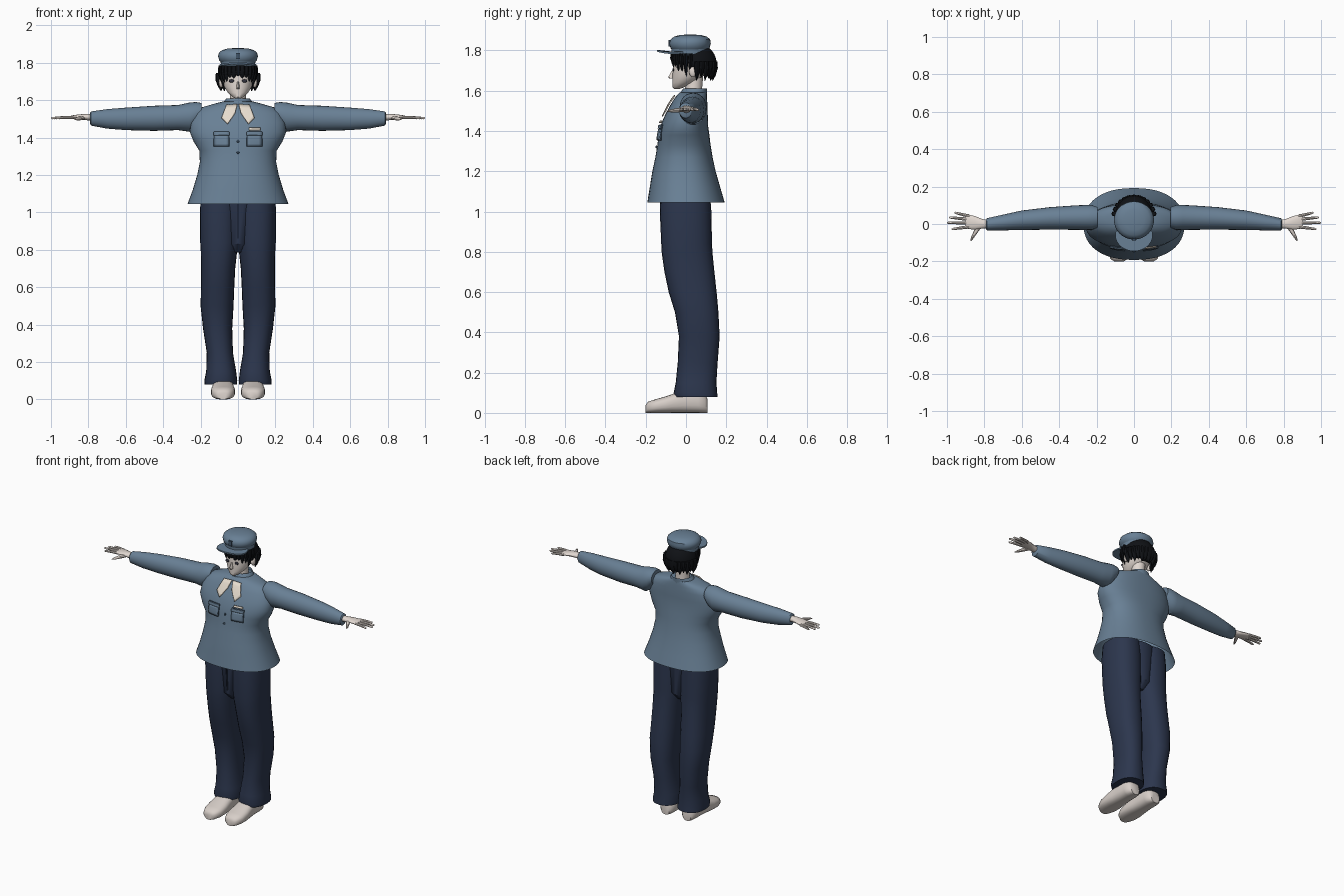
import bpy, bmesh, math

cube = bpy.data.objects.get("Cube")
if cube:
    bpy.data.objects.remove(cube, do_unlink=True)


def material(name, *rgb):
    m = bpy.data.materials.new(name)
    m.use_nodes = True
    m.diffuse_color = (*rgb, 1)
    m.node_tree.nodes["Principled BSDF"].inputs["Base Color"].default_value = (*rgb, 1)
    return m


BLUE = material("uniform blue", 0.14, 0.215, 0.30)
TRIM = material("seam blue", 0.05, 0.085, 0.13)
NAVY = material("trouser navy", 0.025, 0.037, 0.075)
SKIN = material("pale skin", 0.76, 0.69, 0.64)
CREAM = material("cream cloth", 0.80, 0.72, 0.62)
SHOE = material("shoe white", 0.68, 0.62, 0.58)
HAIR = material("black hair", 0.005, 0.006, 0.008)
DARK = material("eye dark", 0.03, 0.03, 0.045)
LIP = material("lip pink", 0.5, 0.27, 0.25)

parts = []


def finish(name, bm, mat):
    bmesh.ops.recalc_face_normals(bm, faces=bm.faces)
    mesh = bpy.data.meshes.new(name)
    bm.to_mesh(mesh)
    bm.free()
    mesh.materials.append(mat)
    obj = bpy.data.objects.new(name, mesh)
    bpy.context.collection.objects.link(obj)
    parts.append(obj)
    return obj


def loft(name, rings, mat, axis="Z", n=24, power=2.0, side=1, caps=(True, True)):
    """Rings are (position on axis, centre a, centre b, radius a, radius b)."""
    bm = bmesh.new()
    rows = []
    for t, ca, cb, ra, rb in rings:
        row = []
        for i in range(n):
            w = math.tau * i / n
            c, s = math.cos(w), math.sin(w)
            a = ca + ra * math.copysign(abs(c) ** (2 / power), c)
            b = cb + rb * math.copysign(abs(s) ** (2 / power), s)
            x, y, z = {"X": (t, a, b), "Y": (a, t, b), "Z": (a, b, t)}[axis]
            row.append(bm.verts.new((x * side, y, z)))
        rows.append(row)
    for lo, hi in zip(rows, rows[1:]):
        for i in range(n):
            j = (i + 1) % n
            bm.faces.new((lo[i], lo[j], hi[j], hi[i]))
    for cap, row in zip(caps, (rows[0], rows[-1])):
        if cap:
            bm.faces.new(row)
    return finish(name, bm, mat)


def ball(name, centre, radii, mat):
    bm = bmesh.new()
    bmesh.ops.create_uvsphere(bm, u_segments=24, v_segments=16, radius=1)
    for v in bm.verts:
        v.co = [c + r * p for c, r, p in zip(centre, radii, v.co)]
    return finish(name, bm, mat)


# Jacket body: flared hem, nipped waist, full chest
JACKET = [(1.045, 0, 0, .27, .192), (1.12, 0, -.005, .242, .175), (1.2, 0, -.01, .218, .157),
          (1.27, 0, -.01, .204, .142), (1.33, 0, -.01, .207, .132), (1.38, 0, -.01, .238, .126),
          (1.43, 0, -.008, .258, .117), (1.48, 0, .002, .252, .106), (1.53, 0, .015, .232, .092),
          (1.56, 0, .023, .2, .081), (1.58, 0, .03, .13, .073), (1.592, 0, .035, .085, .066)]
CHEST = 2.3
jacket = loft("jacket", JACKET, BLUE, n=48, power=CHEST, caps=(False, True))
loft("jacket_collar", [(1.565, 0, .035, .09, .068), (1.59, 0, .038, .078, .066),
                       (1.61, 0, .045, .062, .06)], BLUE, caps=(False, False))


def chest_y(x, z):
    for lo, hi in zip(JACKET, JACKET[1:]):
        if lo[0] <= z <= hi[0]:
            f = (z - lo[0]) / (hi[0] - lo[0])
            cy, rx, ry = (lo[k] + f * (hi[k] - lo[k]) for k in (2, 3, 4))
            return cy - ry * (1 - (abs(x) / rx) ** CHEST) ** (1 / CHEST)


def drape(name, outline, mat, lift, side=1):
    """Thin plate laid over the front of the jacket."""
    bm = bmesh.new()
    bm.faces.new([bm.verts.new((x * side, 0, z)) for x, z in outline])
    bmesh.ops.triangulate(bm, faces=bm.faces)
    bmesh.ops.subdivide_edges(bm, edges=bm.edges, cuts=4, use_grid_fill=True)
    for v in bm.verts:
        v.co.y = chest_y(v.co.x, v.co.z) - lift
    obj = finish(name, bm, mat)
    mod = obj.modifiers.new("thickness", "SOLIDIFY")
    mod.thickness, mod.offset = .006, 0


def box(x0, x1, z0, z1):
    return [(x0, z0), (x1, z0), (x1, z1), (x0, z1)]


# Jacket front details
for z in (1.38, 1.32):
    ball("jacket_button", (0, chest_y(0, z) - .003, z), (.007, .005, .007), TRIM)
drape("name_bar", box(.06, .12, 1.44, 1.452), CREAM, .012)

for side, tag in ((1, "left"), (-1, "right")):
    drape(tag + "_pocket_edge", box(.047, .129, 1.352, 1.432), TRIM, .004, side)
    drape(tag + "_pocket", box(.051, .125, 1.356, 1.41), BLUE, .007, side)
    drape(tag + "_pocket_flap", box(.046, .13, 1.412, 1.43), BLUE, .01, side)
    drape(tag + "_neck_flap", [(.004, 1.578), (.062, 1.574), (.088, 1.505),
                               (.056, 1.472), (.016, 1.53)], CREAM, .012, side)

    # Sleeves
    loft(tag + "_sleeve", [(.195, .035, 1.54, .055, .045), (.225, .035, 1.522, .066, .068),
                           (.26, .035, 1.509, .067, .078), (.32, .034, 1.507, .065, .067),
                           (.45, .03, 1.503, .06, .067), (.6, .02, 1.5, .052, .06),
                           (.7, .008, 1.5, .042, .052), (.785, -.002, 1.502, .033, .038),
                           (.79, -.002, 1.503, .027, .03)], BLUE, "X", side=side)
    # Hands
    loft(tag + "_palm", [(.77, 0, 1.507, .022, .02), (.81, .001, 1.51, .025, .017),
                         (.85, .006, 1.511, .036, .013), (.885, .012, 1.509, .039, .01),
                         (.9, .014, 1.508, .034, .007)], SKIN, "X", n=16, side=side)
    for finger, y, spread, tip in (("index", -.015, -.012, .975), ("middle", .005, .002, 1.0),
                                   ("ring", .025, .01, .99), ("little", .042, .018, .96)):
        mid = (.88 + tip) / 2
        loft(f"{tag}_{finger}_finger",
             [(.88, y, 1.508, .0095, .009), (mid, y + spread / 2, 1.507, .008, .008),
              (tip - .006, y + spread, 1.504, .006, .006), (tip, y + spread, 1.504, .002, .002)],
             SKIN, "X", n=8, side=side)
    loft(tag + "_thumb", [(-.005, .825, 1.508, .018, .012), (-.04, .845, 1.503, .013, .011),
                          (-.07, .862, 1.5, .009, .008), (-.092, .873, 1.498, .003, .003)],
         SKIN, "Y", n=8, side=side)

    # Trouser legs
    loft(tag + "_trouser_leg",
         [(.08, .092, .05, .086, .106), (.1, .092, .047, .088, .108), (.15, .09, .05, .08, .101),
          (.25, .097, .058, .07, .099), (.38, .109, .066, .078, .101), (.5, .112, .053, .088, .108),
          (.6, .109, .033, .089, .119), (.7, .106, .017, .091, .124), (.79, .102, .006, .097, .126),
          (.84, .1, .003, .102, .126), (1.0, .1, -.002, .104, .128), (1.09, .098, -.003, .1, .122)],
         NAVY, power=2.3, side=side)

    # Shoes
    loft(tag + "_shoe",
         [(-.2, .08, .02, .025, .02), (-.188, .08, .028, .045, .028), (-.15, .08, .034, .062, .034),
          (-.1, .08, .041, .065, .041), (-.05, .08, .05, .06, .05), (0, .08, .058, .055, .058),
          (.06, .08, .057, .054, .057), (.095, .08, .045, .045, .045), (.107, .08, .035, .03, .035)],
         SHOE, "Y", power=2.6, side=side)

    # Ears and painted face details
    ball(tag + "_ear", (.09 * side, .035, 1.695), (.013, .02, .028), SKIN)
    ball(tag + "_eye", (.035 * side, -.064, 1.703), (.014, .004, .009), DARK)

# Seat joining the trouser legs
loft("trouser_seat", [(.785, 0, .005, .03, .07), (.83, 0, .003, .06, .112),
                      (1.09, 0, -.003, .11, .122)], NAVY, power=2.6)
drape_fly = loft("trouser_fly", [(.86, 0, -.112, .004, .006), (1.05, 0, -.124, .004, .006)], NAVY, n=8)

# Head and neck
loft("neck", [(1.53, 0, .038, .05, .045), (1.6, 0, .037, .042, .042),
              (1.67, 0, .04, .042, .045)], SKIN)
loft("head", [(1.608, 0, -.045, .012, .012), (1.617, 0, -.038, .028, .028),
              (1.64, 0, -.012, .054, .055), (1.67, 0, .008, .073, .075), (1.7, 0, .02, .081, .086),
              (1.74, 0, .025, .085, .09), (1.79, 0, .025, .08, .083)], SKIN, n=32)
loft("nose", [(1.66, 0, -.07, .009, .013), (1.668, 0, -.07, .009, .018),
              (1.7, 0, -.062, .004, .008)], SKIN, n=8)
ball("mouth", (0, -.06, 1.642), (.012, .005, .003), LIP)

# Hair: hollow shell, open over the face
bm = bmesh.new()
bmesh.ops.create_uvsphere(bm, u_segments=32, v_segments=20, radius=1)
for v in bm.verts:
    v.co = (v.co.x * .1, .04 + v.co.y * .112, 1.735 + v.co.z * .105)
hidden = [f for f in bm.faces
          if f.calc_center_median().z < 1.74 - .6 * max(0, f.calc_center_median().y + .005)]
bmesh.ops.delete(bm, geom=hidden, context="FACES")
finish("hair_shell", bm, HAIR).modifiers.new("thickness", "SOLIDIFY").thickness = .008


def lock(name, angle, top, bottom, reach, width):
    """Tapered strand hanging around the head; angle 0 is the front."""
    rings = []
    for f, w in ((0, .8), (.35, 1), (.7, .65), (1, .05)):
        r = reach - .012 * f * f
        rings.append((top + (bottom - top) * f, math.sin(angle) * r * .92,
                      .032 - math.cos(angle) * r, width * w, width * w * .7))
    loft(name, rings, HAIR, n=8)


for i in range(13):
    a = math.radians(-84 + 14 * i)
    drop = 1.715 - .04 * abs(math.sin(a)) ** 2 - (.012 if i % 2 else 0)
    lock("fringe_lock", a, 1.785, drop, .1, .017)
for i in range(13):
    a = math.radians(102 + 13 * i)
    lock("back_lock", a, 1.745, 1.648 + (.014 if i % 2 else 0), .112, .022)

# Cap with band, soft crown, peak and front badge
loft("cap_band", [(1.775, 0, .022, .09, .092), (1.82, 0, .02, .094, .094)], BLUE, n=32)
loft("cap_crown", [(1.8, 0, .02, .088, .085), (1.812, 0, .02, .1, .097), (1.835, 0, .02, .107, .103),
                   (1.855, 0, .022, .101, .098), (1.868, 0, .022, .084, .082),
                   (1.876, 0, .022, .055, .055), (1.879, 0, .022, .015, .015)], BLUE, n=32)
peak = loft("cap_peak", [(1.794, 0, -.06, .1, .085), (1.803, 0, -.06, .1, .085)], BLUE, n=32)
for v in peak.data.vertices:
    v.co.z -= 1.2 * v.co.x ** 2
loft("cap_badge", [(1.82, 0, -.08, .012, .008), (1.852, 0, -.079, .012, .008)], TRIM, n=12, power=5)

# Smooth shading with sharp edges kept
bpy.ops.object.select_all(action="DESELECT")
for obj in parts:
    obj.select_set(True)
bpy.context.view_layer.objects.active = jacket
bpy.ops.object.shade_smooth_by_angle(angle=math.radians(40))
